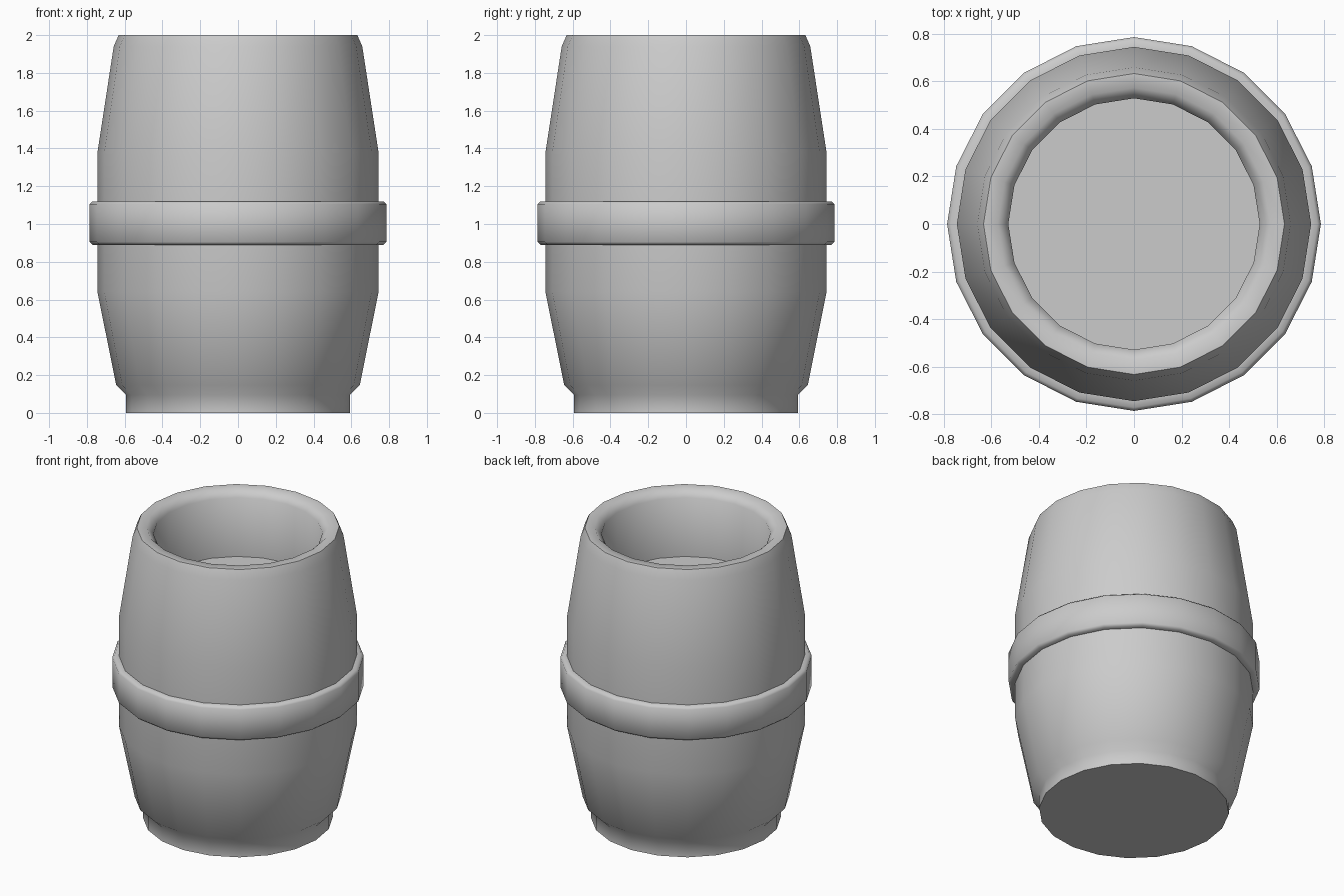
import bpy, bmesh, math

if "Cube" in bpy.data.objects:
    bpy.data.objects.remove(bpy.data.objects["Cube"])

SIDES = 20


def lathe(name, profile, closed=False, angle=50):
    """Revolve (radius, z) points around z; open profiles get end caps."""
    bm = bmesh.new()
    rings = []
    for r, z in profile:
        rings.append([bm.verts.new((r * math.cos(2 * math.pi * i / SIDES),
                                    r * math.sin(2 * math.pi * i / SIDES), z))
                      for i in range(SIDES)])
    pairs = list(zip(rings, rings[1:]))
    if closed:
        pairs.append((rings[-1], rings[0]))
    else:
        bm.faces.new(rings[0])
        bm.faces.new(rings[-1])
    for a, b in pairs:
        for i in range(SIDES):
            j = (i + 1) % SIDES
            bm.faces.new((a[i], a[j], b[j], b[i]))
    bmesh.ops.recalc_face_normals(bm, faces=bm.faces)
    mesh = bpy.data.meshes.new(name)
    bm.to_mesh(mesh)
    bm.free()
    obj = bpy.data.objects.new(name, mesh)
    bpy.context.collection.objects.link(obj)
    bpy.ops.object.select_all(action='DESELECT')
    obj.select_set(True)
    bpy.context.view_layer.objects.active = obj
    bpy.ops.object.shade_smooth_by_angle(angle=math.radians(angle))
    return obj


# Barrel: foot, bulging wall, rounded rim, recessed top
lathe("barrel_body", [
    (0.593, 0.0), (0.593, 0.095), (0.645, 0.147), (0.744, 0.64),
    (0.744, 1.38), (0.658, 1.94), (0.632, 2.0),
    (0.572, 2.0), (0.528, 1.955), (0.528, 1.55),
])

# Raised hoop around the middle, with small bevels
lathe("middle_hoop", [
    (0.735, 0.89), (0.77, 0.89), (0.785, 0.905),
    (0.785, 1.105), (0.77, 1.12), (0.735, 1.12),
], closed=True)
